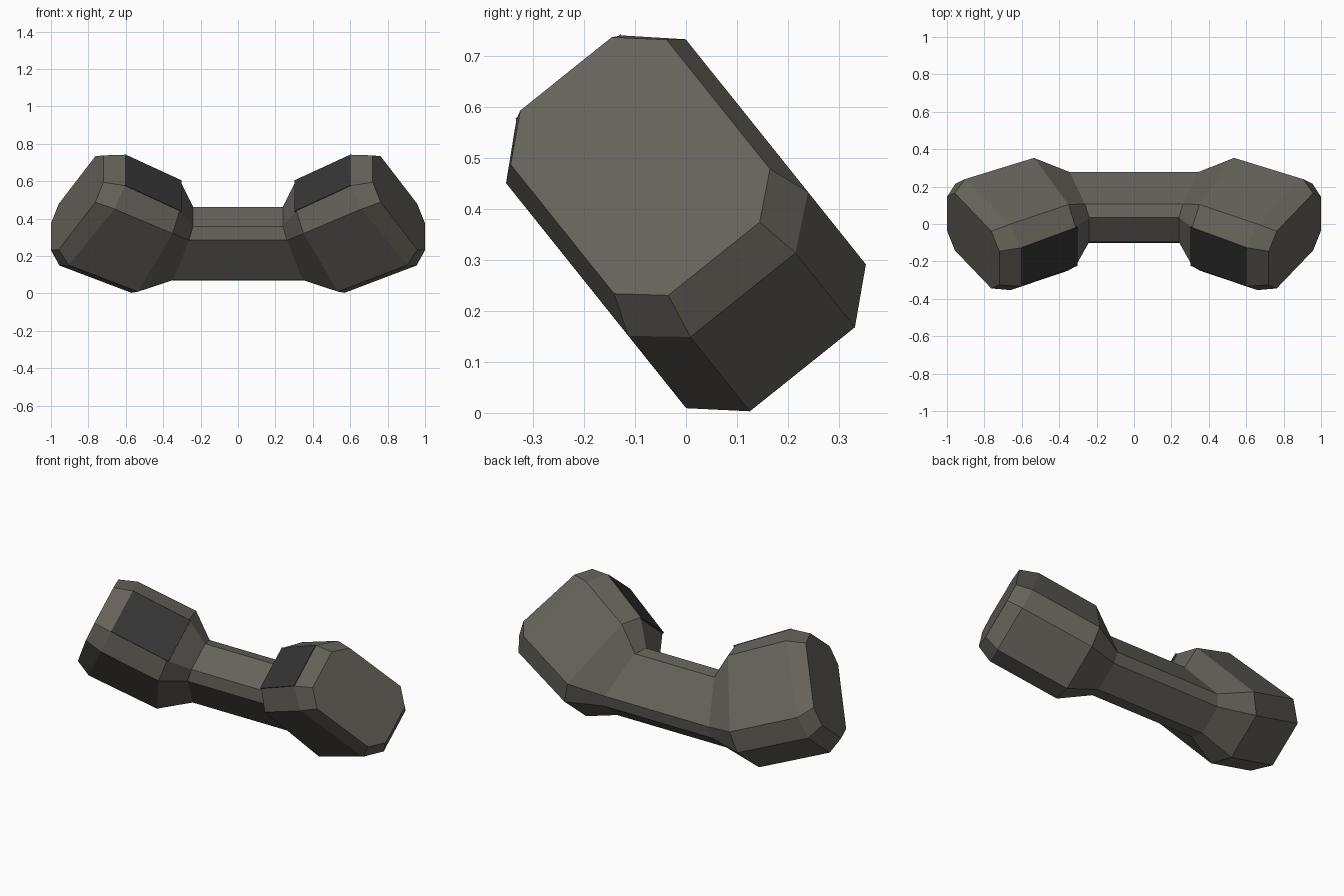
import bpy
import bmesh
from mathutils import Vector

if "Cube" in bpy.data.objects:
    bpy.data.objects.remove(bpy.data.objects["Cube"])


def make_material(name, color):
    mat = bpy.data.materials.new(name)
    mat.use_nodes = True
    mat.diffuse_color = color
    mat.node_tree.nodes["Principled BSDF"].inputs["Base Color"].default_value = color
    return mat


grey = make_material("warm grey plastic", (0.133, 0.122, 0.104, 1))
black = make_material("dark cap", (0.036, 0.036, 0.036, 1))

# Handset axes: length along x, depth toward the caps, width across
DEPTH = Vector((0, -0.625, 0.781))
WIDTH = Vector((0, 0.781, 0.625))
MIDDLE = 0.232


def place(x, depth, width):
    return Vector((x, 0, 0)) + DEPTH * depth + WIDTH * (width + MIDDLE)


def add_object(name, bm, mat):
    bmesh.ops.recalc_face_normals(bm, faces=bm.faces)
    mesh = bpy.data.meshes.new(name)
    bm.to_mesh(mesh)
    bm.free()
    mesh.materials.append(mat)
    obj = bpy.data.objects.new(name, mesh)
    bpy.context.collection.objects.link(obj)
    return obj


# Half sections (x, depth, half width) from the outer end to the grip
end_face = [(0.72, 0.667, 0.115), (0.763, 0.596, 0.196), (0.958, 0.271, 0.196), (1.0, 0.202, 0.115)]
head_outer = [(0.605, 0.658, 0.132), (0.66, 0.573, 0.226), (0.905, 0.189, 0.226), (0.955, 0.111, 0.132)]
head_inner = [(0.312, 0.485, 0.132), (0.35, 0.405, 0.226), (0.535, 0.007, 0.226), (0.57, -0.076, 0.132)]
grip_end = [(0.24, 0.34, 0.083), (0.262, 0.285, 0.133), (0.345, 0.015, 0.136), (0.36, -0.03, 0.083)]
sections = [end_face, head_outer, head_inner, grip_end]


def add_ring(bm, half, side):
    loop = half + [(x, d, -w) for x, d, w in reversed(half)]
    return [bm.verts.new(place(side * x, d, w)) for x, d, w in loop]


# Handset body: eight-sided loft through both heads and the grip
bm = bmesh.new()
rings = [add_ring(bm, s, 1) for s in sections]
rings += [add_ring(bm, s, -1) for s in reversed(sections)]
for a, b in zip(rings, rings[1:]):
    for i in range(len(a)):
        j = (i + 1) % len(a)
        bm.faces.new((a[i], a[j], b[j], b[i]))
bm.faces.new(rings[0])
bm.faces.new(rings[-1])
add_object("handset_body", bm, grey)


# Dark caps: thin slabs on the inner faces of the heads
def add_cap(name, side):
    top, low = Vector((0.605, 0.658)), Vector((0.303, 0.480))
    along = (top - low).normalized()
    normal = Vector((-along.y, along.x))
    bm = bmesh.new()
    layers = []
    for lift in (-0.005, 0.003):
        corners = [(top, 0.132), (low, 0.132), (low, -0.132), (top, -0.132)]
        layer = []
        for point, w in corners:
            p = point + normal * lift
            layer.append(bm.verts.new(place(side * p.x, p.y, w)))
        layers.append(layer)
    a, b = layers
    bm.faces.new(a)
    bm.faces.new(b)
    for i in range(4):
        j = (i + 1) % 4
        bm.faces.new((a[i], a[j], b[j], b[i]))
    add_object(name, bm, black)


add_cap("left_cap", 1)
add_cap("right_cap", -1)
